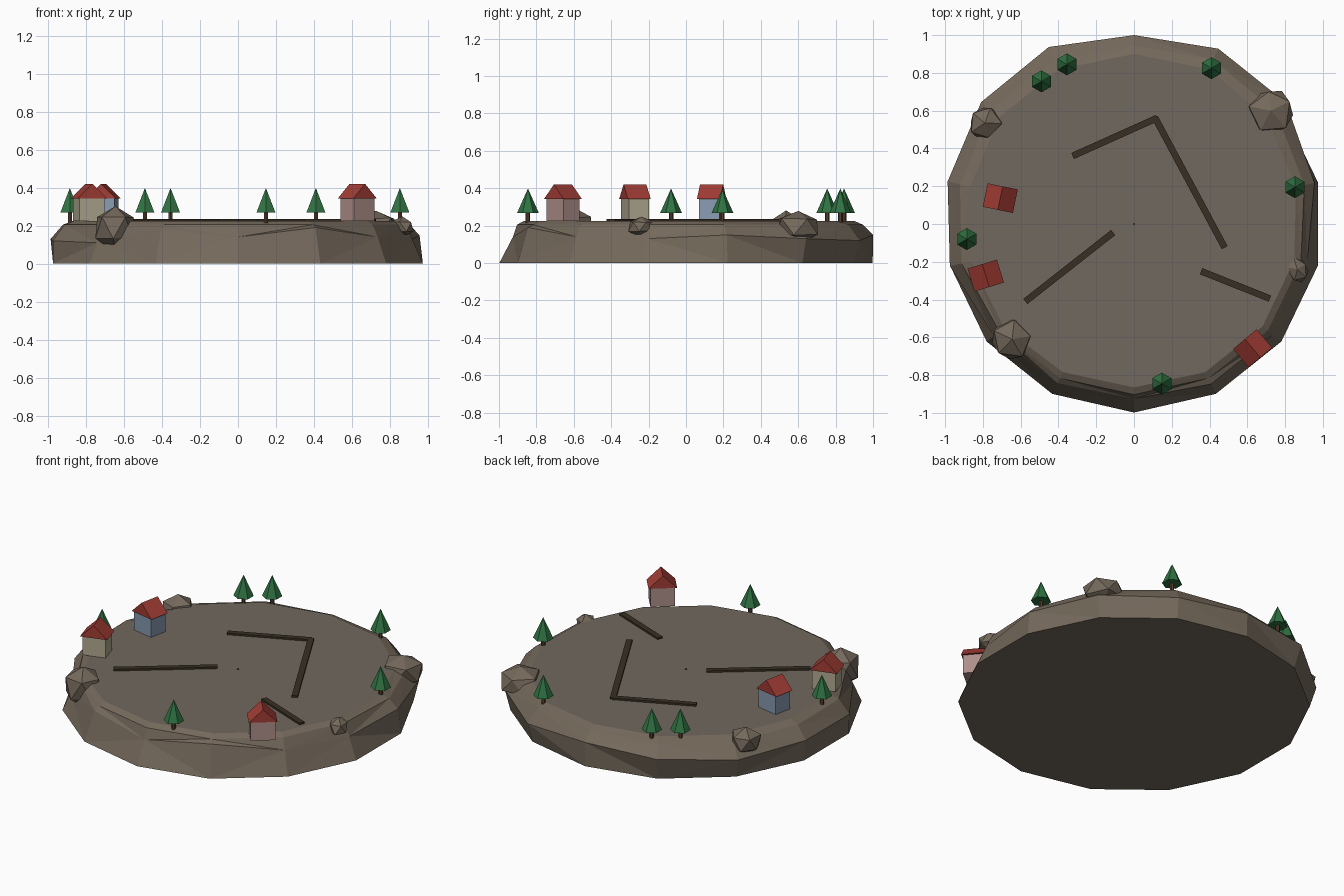
import bpy, bmesh, math, random
from mathutils import Vector

if "Cube" in bpy.data.objects:
    bpy.data.objects.remove(bpy.data.objects["Cube"], do_unlink=True)

TOP = 0.225  # ground height


def material(name, rgb):
    m = bpy.data.materials.new(name)
    m.use_nodes = True
    m.diffuse_color = (*rgb, 1)
    m.node_tree.nodes["Principled BSDF"].inputs["Base Color"].default_value = (*rgb, 1)
    return m


rock = material("brown rock", (0.175, 0.14, 0.105))
ground = material("grey brown ground", (0.165, 0.14, 0.115))
earth = material("dark track", (0.04, 0.028, 0.017))
bark = material("bark", (0.09, 0.05, 0.025))
leaf = material("pine green", (0.03, 0.17, 0.055))
red = material("roof red", (0.36, 0.045, 0.035))
pink = material("pink wall", (0.42, 0.27, 0.25))
cream = material("cream wall", (0.42, 0.38, 0.27))
blue = material("blue wall", (0.25, 0.33, 0.44))


def finish(name, bm, *mats):
    bmesh.ops.recalc_face_normals(bm, faces=bm.faces)
    mesh = bpy.data.meshes.new(name)
    bm.to_mesh(mesh)
    bm.free()
    for m in mats:
        mesh.materials.append(m)
    ob = bpy.data.objects.new(name, mesh)
    bpy.context.collection.objects.link(ob)
    return ob


def box(name, loc, size, mat, turn=0):
    bm = bmesh.new()
    bmesh.ops.create_cube(bm, size=1)
    bmesh.ops.scale(bm, vec=size, verts=bm.verts)
    ob = finish(name, bm, mat)
    ob.location = loc
    ob.rotation_euler.z = turn
    return ob


def cone(name, loc, r1, r2, depth, mat):
    bm = bmesh.new()
    bmesh.ops.create_cone(bm, cap_ends=True, segments=6, radius1=r1, radius2=r2, depth=depth)
    ob = finish(name, bm, mat)
    ob.location = loc
    return ob


# Island: rings from foot to plateau, with an uneven cliff ring
SIDES = 14
cliff_r = [1.0, 1.03, 1.03, 0.98, 0.94, 0.94, 0.94, 0.925, 0.935, 0.95, 1.0, 1.012, 1.035, 1.04]
cliff_z = [.15, .12, .13, .15, .13, .14, .19, .14, .18, .11, .12, .13, .12, .14]
edge_r = [.90, .91, .90, .88, .87, .87, .87, .865, .87, .88, .885, .89, .91, .91]


def island():
    bm = bmesh.new()
    rings = [[], [], [], []]
    for i in range(SIDES):
        a = math.pi / 2 - math.tau * i / SIDES
        d = Vector((math.cos(a), math.sin(a), 0))
        shoulder = edge_r[i] * 0.55 + max(cliff_r[i], 0.95) * 0.45
        profile = [(0.998, 0), (cliff_r[i], cliff_z[i]),
                   (min(shoulder, cliff_r[i] - 0.015), 0.205), (edge_r[i], TOP)]
        for ring, (r, z) in zip(rings, profile):
            ring.append(bm.verts.new(d * r + Vector((0, 0, z))))
    sides = []
    for low, high in zip(rings, rings[1:]):
        for i in range(SIDES):
            j = (i + 1) % SIDES
            sides.append(bm.faces.new((low[i], low[j], high[j], high[i])))
    bm.faces.new(rings[0])
    bm.faces.new(rings[-1]).material_index = 1
    bmesh.ops.triangulate(bm, faces=sides)
    finish("island", bm, rock, ground)


island()


# Boulders: jittered icosahedra set into the rim
def boulder(name, loc, size, seed):
    rnd = random.Random(seed)
    bm = bmesh.new()
    bmesh.ops.create_icosphere(bm, subdivisions=1, radius=1)
    for v in bm.verts:
        v.co *= rnd.uniform(0.9, 1.12)
    finish(name, bm, rock)
    ob = bpy.data.objects[name]
    ob.scale = size
    ob.location = loc
    ob.rotation_euler.z = rnd.uniform(0, math.tau)


boulder("boulder_front_right", (-0.645, -0.61, 0.19), (0.115, 0.11, 0.12), 2)
boulder("boulder_back_left", (0.725, 0.6, 0.195), (0.12, 0.125, 0.09), 5)
boulder("boulder_back_right", (-0.79, 0.535, 0.195), (0.095, 0.09, 0.085), 8)
boulder("boulder_left", (0.865, -0.24, 0.195), (0.06, 0.075, 0.055), 11)


# Tracks on the plateau
def track(name, a, b):
    a, b = Vector(a), Vector(b)
    d = b - a
    mid = (a + b) / 2
    box(name, (mid.x, mid.y, TOP + 0.002), (d.length, 0.035, 0.018), earth, math.atan2(d.y, d.x))


track("track_back", (-0.325, 0.36), (0.12, 0.56))
track("track_middle", (0.11, 0.565), (0.48, -0.125))
track("track_right", (-0.575, -0.41), (-0.11, -0.045))
track("track_left", (0.355, -0.25), (0.72, -0.395))
box("centre_peg", (0, 0, TOP), (0.01, 0.01, 0.01), earth)


# Houses: box walls under a gabled prism roof
def house(name, x, y, degrees, wall):
    turn = math.radians(degrees)
    box(name + "_walls", (x, y, 0.285), (0.14, 0.112, 0.12), wall, turn)
    bm = bmesh.new()
    ends = [[bm.verts.new((px, s * 0.0635, pz)) for px, pz in
             ((-0.0815, 0), (0.0815, 0), (0, 0.078))] for s in (-1, 1)]
    for end in ends:
        bm.faces.new(end)
    for i in range(3):
        j = (i + 1) % 3
        bm.faces.new((ends[0][i], ends[0][j], ends[1][j], ends[1][i]))
    roof = finish(name + "_roof", bm, red)
    roof.location = (x, y, 0.342)
    roof.rotation_euler.z = turn


house("pink_house", 0.628, -0.658, 40, pink)
house("cream_house", -0.785, -0.273, 17, cream)
house("blue_house", -0.708, 0.137, -11.5, blue)

# Pine trees around the rim
for n, (x, y) in enumerate([(0.147, -0.845), (0.852, 0.195), (0.41, 0.825),
                            (-0.355, 0.845), (-0.49, 0.755), (-0.885, -0.08)], 1):
    cone(f"tree_{n}_trunk", (x, y, 0.243), 0.012, 0.012, 0.06, bark)
    cone(f"tree_{n}_crown", (x, y, 0.333), 0.058, 0, 0.13, leaf)
